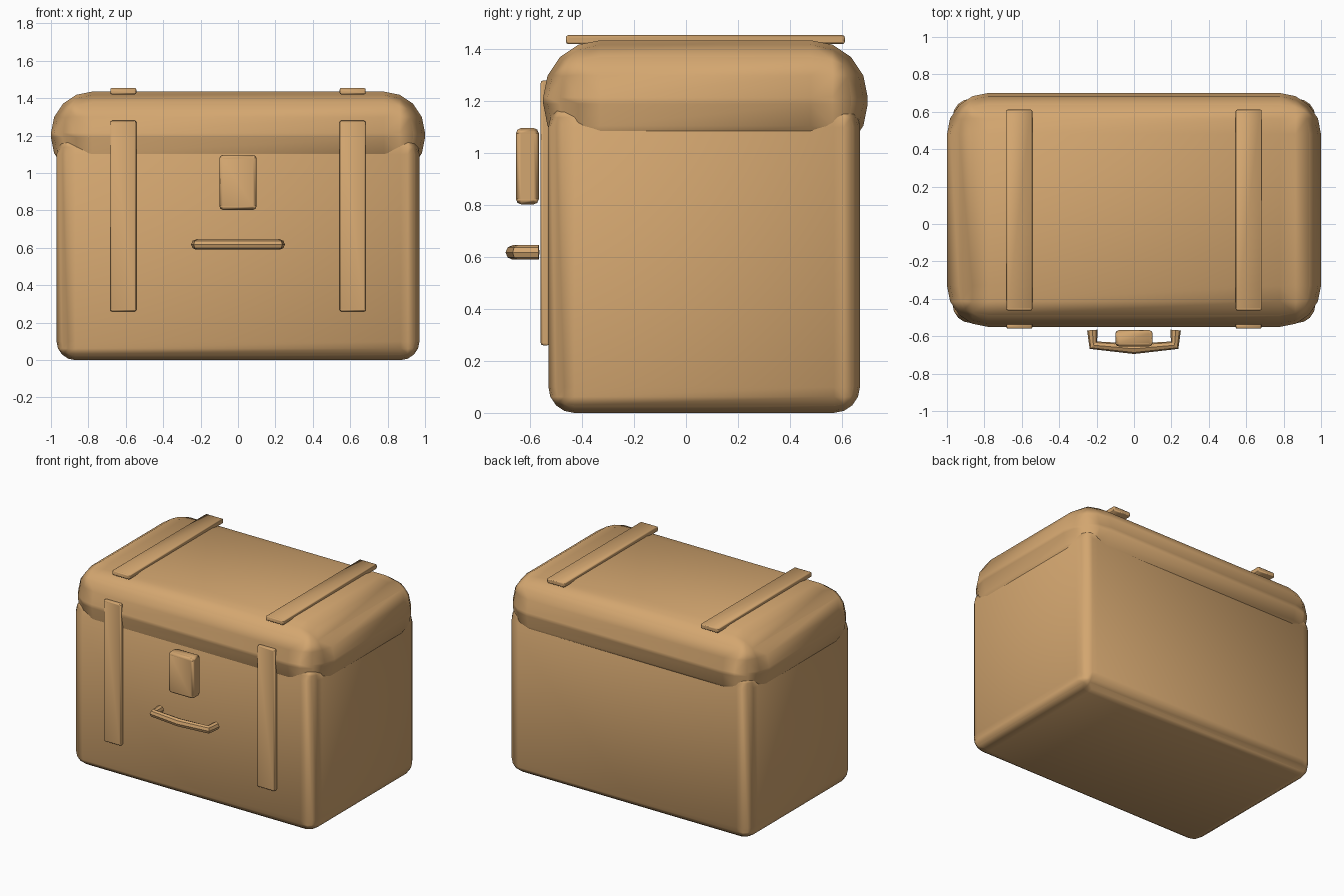
import bpy

if "Cube" in bpy.data.objects:
    bpy.data.objects.remove(bpy.data.objects["Cube"])

tan = bpy.data.materials.new("tan leather")
tan.diffuse_color = (0.65, 0.38, 0.16, 1)
tan.use_nodes = True
tan.node_tree.nodes["Principled BSDF"].inputs["Base Color"].default_value = tan.diffuse_color


def smooth(ob):
    bpy.ops.object.select_all(action='DESELECT')
    ob.select_set(True)
    bpy.context.view_layer.objects.active = ob
    bpy.ops.object.shade_smooth_by_angle()


def box(name, x, y, z, bevel, segments):
    """Rounded box from (min, max) ranges on each axis."""
    bpy.ops.mesh.primitive_cube_add(
        size=1, location=[(a + b) / 2 for a, b in (x, y, z)])
    ob = bpy.context.object
    ob.name = name
    ob.scale = [b - a for a, b in (x, y, z)]
    bpy.ops.object.transform_apply(location=False, rotation=False, scale=True)
    mod = ob.modifiers.new("rounding", 'BEVEL')
    mod.width = bevel
    mod.segments = segments
    mod.harden_normals = True
    bpy.ops.object.modifier_apply(modifier=mod.name)
    ob.data.materials.append(tan)
    smooth(ob)
    return ob


# Trunk body and pillow-shaped lid
box("body", (-0.97, 0.97), (-0.53, 0.67), (0, 1.2), 0.1, 4)
box("lid", (-1, 1), (-0.55, 0.70), (0.97, 1.435), 0.22, 4)

# Straps on the front and on the lid, mirrored left and right
for side, s in (("left", -1), ("right", 1)):
    x = (s * 0.613 - 0.07, s * 0.613 + 0.07)
    box(side + "_front_strap", x, (-0.56, -0.525), (0.26, 1.28), 0.01, 2)
    box(side + "_top_strap", x, (-0.463, 0.612), (1.42, 1.455), 0.01, 2)

# Latch
box("latch", (-0.1, 0.1), (-0.655, -0.567), (0.803, 1.097), 0.02, 2)

# Carrying handle: a bent tube
path = [(-0.223, -0.567), (-0.217, -0.648), (0, -0.667),
        (0.217, -0.648), (0.223, -0.567)]
curve = bpy.data.curves.new("handle", 'CURVE')
curve.dimensions = '3D'
curve.bevel_depth = 0.028
curve.bevel_resolution = 2
curve.use_fill_caps = True
spline = curve.splines.new('POLY')
spline.points.add(len(path) - 1)
for p, (px, py) in zip(spline.points, path):
    p.co = (px, py, 0.618, 1)
handle = bpy.data.objects.new("handle", curve)
bpy.context.collection.objects.link(handle)
bpy.ops.object.select_all(action='DESELECT')
handle.select_set(True)
bpy.context.view_layer.objects.active = handle
bpy.ops.object.convert(target='MESH')
handle = bpy.context.object
handle.data.materials.clear()
handle.data.materials.append(tan)
smooth(handle)
